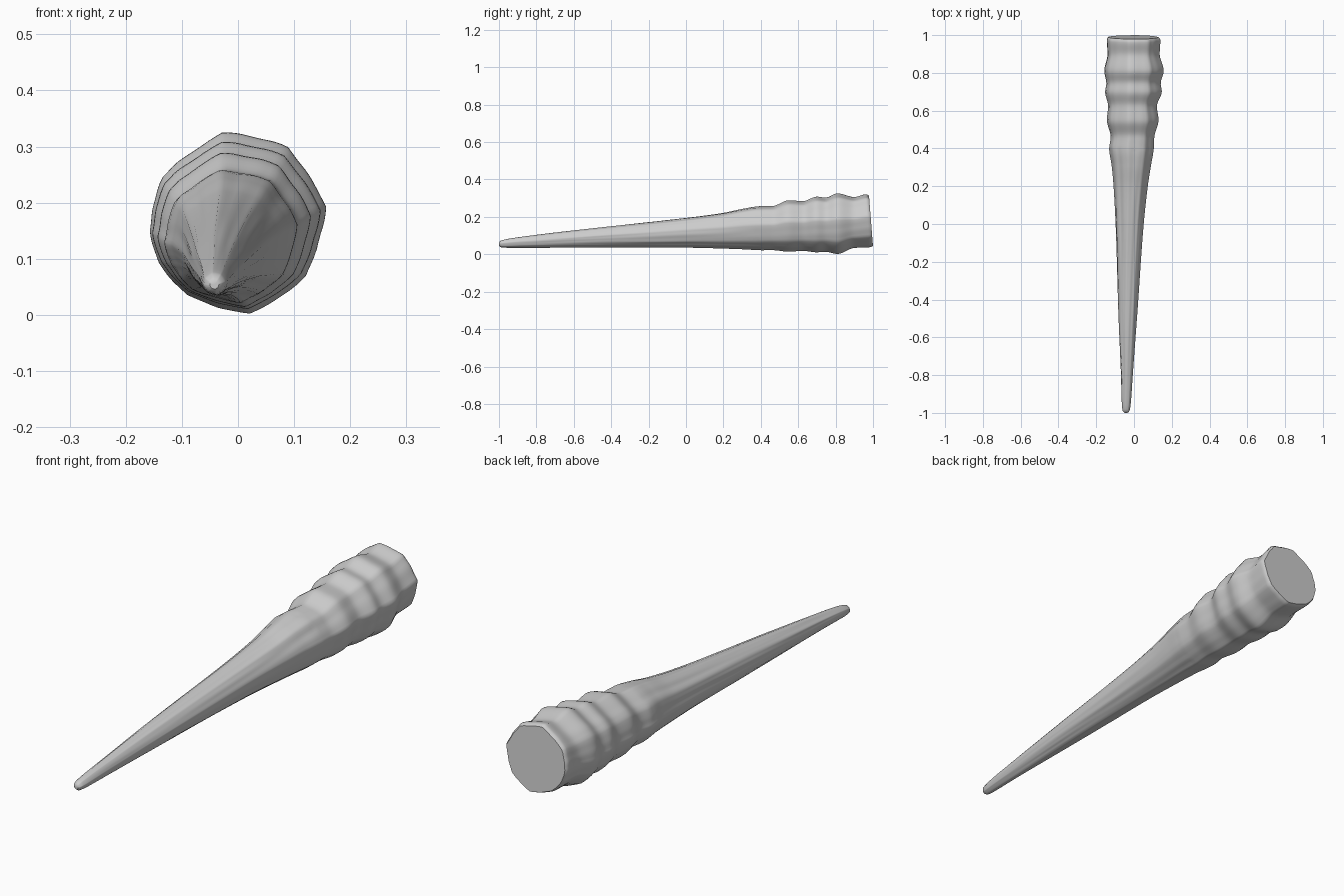
import bpy, bmesh, math
from mathutils import Vector, noise

if "Cube" in bpy.data.objects:
    bpy.data.objects.remove(bpy.data.objects["Cube"])

# Stations along the horn: y, left x, right x, bottom z, top z
STATIONS = [
    (-1.00, -0.050, -0.034, 0.046, 0.062),
    (-0.99, -0.060, -0.024, 0.038, 0.073),
    (-0.96, -0.064, -0.018, 0.035, 0.081),
    (-0.80, -0.069, -0.006, 0.035, 0.104),
    (-0.50, -0.082, 0.016, 0.036, 0.140),
    (0.00, -0.098, 0.053, 0.034, 0.195),
    (0.20, -0.108, 0.075, 0.029, 0.223),
    (0.31, -0.118, 0.092, 0.025, 0.246),
    (0.40, -0.131, 0.106, 0.021, 0.258),
    (0.46, -0.123, 0.108, 0.022, 0.258),
    (0.55, -0.143, 0.130, 0.014, 0.289),
    (0.625, -0.137, 0.121, 0.018, 0.284),
    (0.70, -0.153, 0.147, 0.010, 0.308),
    (0.745, -0.147, 0.141, 0.013, 0.302),
    (0.81, -0.158, 0.157, 0.001, 0.325),
    (0.90, -0.141, 0.136, 0.033, 0.306),
    (0.985, -0.145, 0.140, 0.037, 0.321),
    (1.00, -0.138, 0.133, 0.043, 0.313),
]
# Irregular polygonal cross-section, corners in unit-box coordinates
SECTION = [(-0.18, 1.0), (0.57, 0.84), (1.0, 0.18), (0.78, -0.58), (0.14, -1.0),
           (-0.58, -0.80), (-0.90, -0.44), (-1.0, -0.08), (-0.86, 0.52)]
PER_EDGE = 10


def hermite(p0, p1, m0, m1, t):
    t2, t3 = t * t, t * t * t
    return (p0 * (2*t3 - 3*t2 + 1) + m0 * (t3 - 2*t2 + t)
            + p1 * (3*t2 - 2*t3) + m1 * (t3 - t2))


def box_at(y):
    """Smoothly interpolated extents at y."""
    i = max(k for k in range(len(STATIONS) - 1) if STATIONS[k][0] <= y + 1e-9)
    a, b = STATIONS[i], STATIONS[i + 1]
    p, n = STATIONS[max(i - 1, 0)], STATIONS[min(i + 2, len(STATIONS) - 1)]
    h = b[0] - a[0]
    out = []
    for c in range(1, 5):
        d = (b[c] - a[c]) / h
        dp = (a[c] - p[c]) / (a[0] - p[0]) if i else d
        dn = (n[c] - b[c]) / (n[0] - b[0]) if n is not b else d
        m0 = 2*dp*d/(dp + d) if dp*d > 0 else 0     # monotone slopes
        m1 = 2*dn*d/(dn + d) if dn*d > 0 else 0
        out.append(hermite(a[c], b[c], m0*h, m1*h, (y - a[0]) / h))
    return out


def section_ring():
    """Polygon with softly rounded sides."""
    pts = [Vector(p) for p in SECTION]
    n, ring = len(pts), []
    for i in range(n):
        p, a, b, c = (pts[(i + k) % n] for k in (-1, 0, 1, 2))
        for j in range(PER_EDGE):
            t = j / PER_EDGE
            curve = hermite(a, b, (b - p) / 2, (c - a) / 2, t)
            ring.append(a.lerp(b, t).lerp(curve, 0.5))
    return ring


ring = section_ring()
ys = [-1, -0.996, -0.99, -0.98] + [-0.96 + 0.0125 * k for k in range(156)] + [0.988, 0.994, 1.0]
bm = bmesh.new()
rows = []
for y in ys:
    x0, x1, z0, z1 = box_at(y)
    row = []
    for q in ring:
        # Long shallow grooves running down the shaft
        g = noise.noise(Vector((q.x * 4, q.y * 4, y * 2.0)))
        f = 1 + 0.035 * (g - 0.3) * min(1, (y + 1) * 5) * (1 if y < 0.4 else 0.5)
        x = (x0 + x1) / 2 + q.x * f * (x1 - x0) / 2
        z = (z0 + z1) / 2 + q.y * f * (z1 - z0) / 2
        # Butt end leans slightly
        lean = max(0, (y - 0.88) / 0.12) * 0.022 * (z - 0.04) / 0.28
        row.append(bm.verts.new((x, y - lean, max(z, 0))))
    rows.append(row)

# Skin between sections
n = len(ring)
for a, b in zip(rows, rows[1:]):
    for i in range(n):
        j = (i + 1) % n
        bm.faces.new((a[i], a[j], b[j], b[i]))

# Tip and butt caps as fans
for row in (rows[0], rows[-1]):
    c = sum((v.co for v in row), Vector()) / n
    cv = bm.verts.new(c)
    for i in range(n):
        bm.faces.new((row[i], row[(i + 1) % n], cv))
bmesh.ops.recalc_face_normals(bm, faces=bm.faces[:])

mesh = bpy.data.meshes.new("ringed_horn")
bm.to_mesh(mesh)
bm.free()
horn = bpy.data.objects.new("ringed_horn", mesh)
bpy.context.collection.objects.link(horn)
bpy.context.view_layer.objects.active = horn
horn.select_set(True)
bpy.ops.object.shade_smooth_by_angle(angle=math.radians(40))
